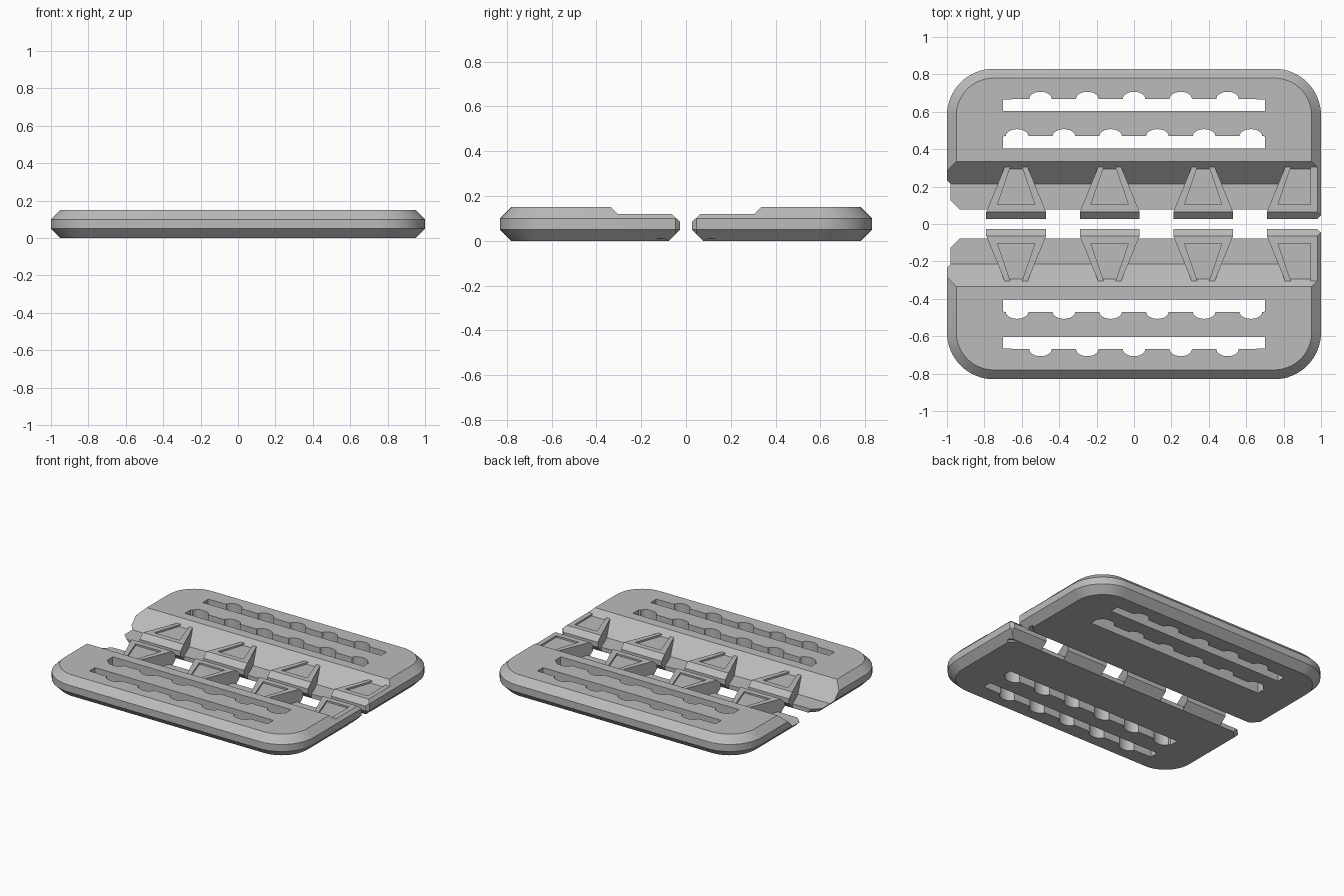
import bpy, bmesh
from math import sin, cos, pi

cube = bpy.data.objects.get("Cube")
if cube:
    bpy.data.objects.remove(cube)

grey = bpy.data.materials.new("plain grey")
grey.use_nodes = True
colour = (0.5, 0.5, 0.5, 1)
grey.diffuse_color = colour
grey.node_tree.nodes["Principled BSDF"].inputs["Base Color"].default_value = colour

HALF_Y, INNER, BEVEL, HEIGHT = 0.83, 0.077, 0.05, 0.15
LEDGE, TOOTH_TOP, TOOTH_TIP = 0.03, 0.12, 0.027


def loft(bm, rings):
    """Closed solid through matching rings of points."""
    rings = [[bm.verts.new(p) for p in ring] for ring in rings]
    n = len(rings[0])
    for a, b in zip(rings, rings[1:]):
        for i in range(n):
            j = (i + 1) % n
            bm.faces.new((a[i], a[j], b[j], b[i]))
    bm.faces.new(rings[0][::-1])
    bm.faces.new(rings[-1])


def make(name, *solids):
    bm = bmesh.new()
    for rings in solids:
        loft(bm, rings)
    bmesh.ops.recalc_face_normals(bm, faces=bm.faces)
    mesh = bpy.data.meshes.new(name)
    bm.to_mesh(mesh)
    bm.free()
    mesh.materials.append(grey)
    ob = bpy.data.objects.new(name, mesh)
    bpy.context.collection.objects.link(ob)
    return ob


def activate(ob):
    bpy.ops.object.select_all(action='DESELECT')
    ob.select_set(True)
    bpy.context.view_layer.objects.active = ob


def boolean(ob, cutter, operation='DIFFERENCE'):
    mod = ob.modifiers.new("cut", 'BOOLEAN')
    mod.operation, mod.object, mod.solver = operation, cutter, 'EXACT'
    activate(ob)
    bpy.ops.object.modifier_apply(modifier=mod.name)
    bpy.data.objects.remove(cutter)


def finish(ob):
    """Mirror the part to the front half and shade it."""
    mod = ob.modifiers.new("front half", 'MIRROR')
    mod.use_axis = (False, True, False)
    mod.use_mirror_merge = False
    activate(ob)
    bpy.ops.object.modifier_apply(modifier=mod.name)
    bpy.ops.object.shade_smooth_by_angle()


def prism(outline, z0, z1):
    return [[(x, y, z) for x, y in outline] for z in (z0, z1)]


def slab(inner, corner):
    """Plate with round outer corners, bevelled above and below."""
    rings = []
    for z, inset in ((0, BEVEL), (0.05, 0), (0.1, 0), (HEIGHT, BEVEL)):
        r, side = 0.25 - inset, 1 - inset
        right = [(side - corner, inner), (side, inner + corner)]
        right += [(0.75 + r * cos(t * pi / 32), HALF_Y - 0.25 + r * sin(t * pi / 32))
                  for t in range(17)]
        left = [(-x, y) for x, y in reversed(right)]
        rings.append([(x, y, z) for x, y in right + left])
    return rings


def slot(y0, y1, bump, centres):
    """Straight slot with a row of rounded notches on its outer side."""
    pts = [(-0.7, y1), (-0.7, y0), (0.7, y0), (0.7, y1)]
    for c in sorted(centres, reverse=True):
        pts += [(c + 0.06 * cos(t * pi / 12), y1 + bump * sin(t * pi / 12) + 0.003)
                for t in range(13)]
    return prism(pts, -0.1, 0.3)


# Plate: sloped step down to a thin ledge, and two notched slots
plate = make("plate", slab(INNER, 0.05))
step = [(0, LEDGE), (0.215, LEDGE), (0.435, 0.25), (0, 0.25)]
boolean(plate, make("step_cutter", [[(x, y, z) for y, z in step] for x in (-1.1, 1.1)]))
boolean(plate, make("slot_cutter",
                    slot(0.604, 0.666, 0.038, [0.25 * i for i in range(-2, 3)]),
                    slot(0.404, 0.468, 0.036, [0.25 * i - 0.625 for i in range(6)])))
finish(plate)

# Teeth: tapered blocks with a shallow open recess
profile = [(INNER, 0), (TOOTH_TIP, 0.05), (TOOTH_TIP, 0.085), (0.064, TOOTH_TOP),
           (0.305, TOOTH_TOP), (0.305, 0.01), (0.1, 0.01)]


def half_width(y):
    return 0.16 - 0.0985 * max(0, y - 0.064) / 0.241


for i in range(4):
    c, last = 0.5 * i - 0.63, i == 3
    tooth = make("tooth_%d" % (i + 1),
                 [[(c - half_width(y), y, z) for y, z in profile],
                  [(1.05 if last else c + half_width(y), y, z) for y, z in profile]])
    right = [(0.945, 0.35), (0.945, 0.103)] if last else [(c + 0.016, 0.35), (c + 0.1, 0.103)]
    recess = [(c - 0.1, 0.103), (c - 0.016, 0.35)] + right
    boolean(tooth, make("recess_cutter", prism(recess, 0.108, 0.2)))
    if last:  # the end tooth is trimmed to the plate's side
        boolean(tooth, make("side_trim", slab(TOOTH_TIP - 0.001, 0.02)), 'INTERSECT')
    finish(tooth)
